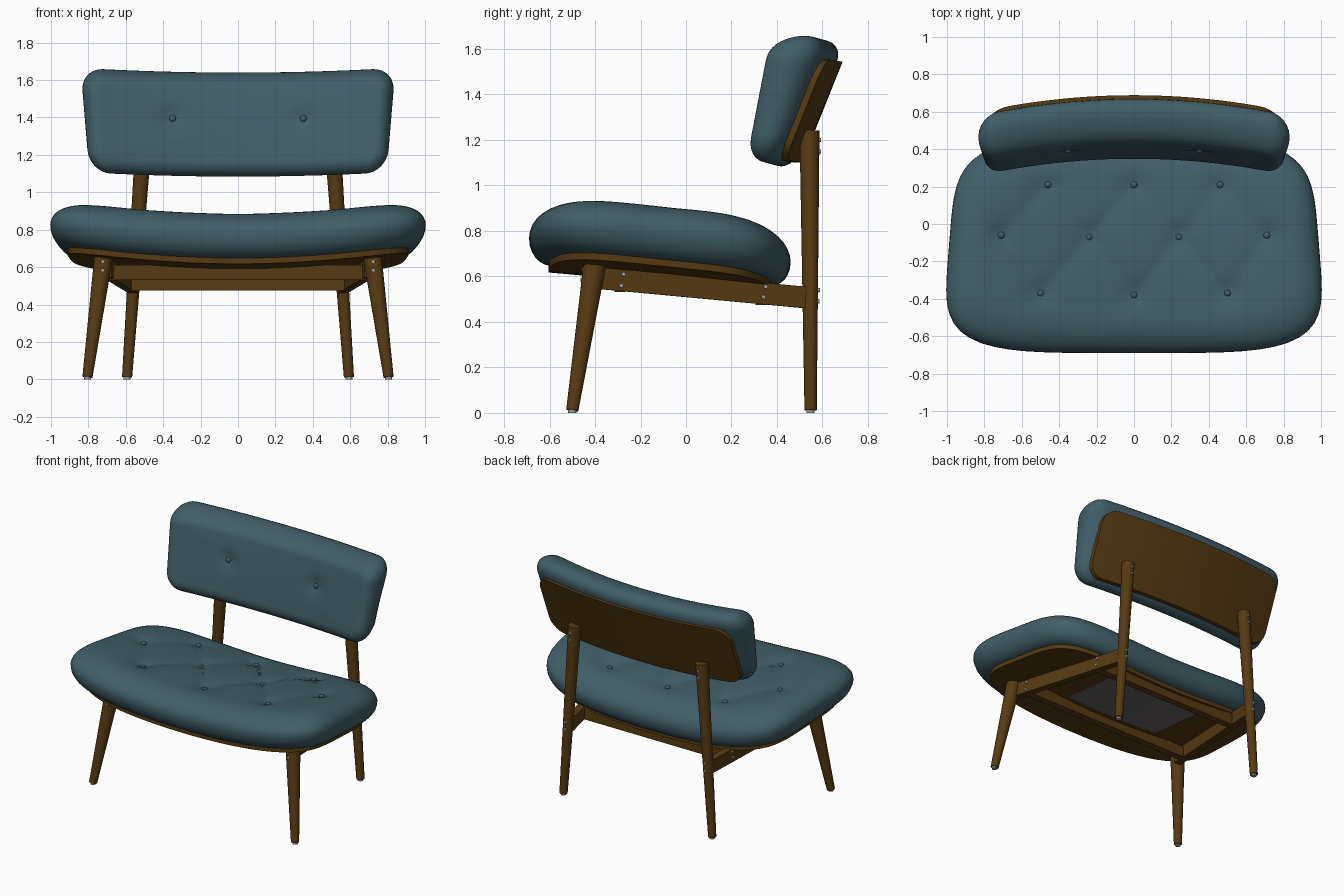
import bpy, bmesh, math
from mathutils import Vector

if "Cube" in bpy.data.objects:
    bpy.data.objects.remove(bpy.data.objects["Cube"])


def material(name, rgb):
    m = bpy.data.materials.new(name)
    m.diffuse_color = (*rgb, 1)
    m.use_nodes = True
    m.node_tree.nodes["Principled BSDF"].inputs["Base Color"].default_value = m.diffuse_color
    return m


TEAL = material("teal fabric", (0.052, 0.112, 0.138))
WOOD = material("walnut wood", (0.095, 0.043, 0.006))
STEEL = material("steel", (0.35, 0.35, 0.36))
GREY = material("grey lining", (0.14, 0.125, 0.125))


def finish(name, bm, mat, angle=40):
    bmesh.ops.recalc_face_normals(bm, faces=bm.faces[:])
    me = bpy.data.meshes.new(name)
    bm.to_mesh(me)
    bm.free()
    me.materials.append(mat)
    ob = bpy.data.objects.new(name, me)
    bpy.context.collection.objects.link(ob)
    bpy.ops.object.select_all(action='DESELECT')
    ob.select_set(True)
    bpy.context.view_layer.objects.active = ob
    bpy.ops.object.shade_smooth_by_angle(angle=math.radians(angle))
    return ob


# Outlines: functions of the inset distance
def superellipse(a, b, n, count=96):
    def ring(d):
        pts = []
        for i in range(count):
            t = math.tau * i / count
            c, s = math.cos(t), math.sin(t)
            r = (abs(c) ** n + abs(s) ** n) ** (-1 / n)
            pts.append(((a - d) * c * r, (b - d) * s * r))
        return pts
    return ring


def rounded_rect(a, b, r, corner=8, nx=20, ny=8):
    def ring(d):
        pts = []
        for k, (sx, sy) in enumerate([(1, 1), (-1, 1), (-1, -1), (1, -1)]):
            cx, cy, q = sx * (a - r), sy * (b - r), r - d
            for i in range(corner + 1):
                t = (k + i / corner) * math.pi / 2
                pts.append((cx + q * math.cos(t), cy + q * math.sin(t)))
            x, y = pts[-1]
            n = nx if k % 2 == 0 else ny
            for i in range(1, n):
                f = i / n
                if k % 2 == 0:
                    pts.append((x - sx * 2 * (a - r) * f, y))
                else:
                    pts.append((x, y - sy * 2 * (b - r) * f))
        return pts
    return ring


# Closed padded shape: rings from the centre of one face round to the other
def pillow(name, outline, profile, place, mat, angle=60):
    bm = bmesh.new()
    rings = []
    for inset, scale, h in profile:
        pts = outline(inset) if scale else [(0, 0)]
        rings.append([bm.verts.new(place(x * scale, y * scale, h)) for x, y in pts])
    for A, B in zip(rings, rings[1:]):
        n = max(len(A), len(B))
        for i in range(n):
            j = (i + 1) % n
            if len(A) == 1:
                bm.faces.new((A[0], B[i], B[j]))
            elif len(B) == 1:
                bm.faces.new((A[i], A[j], B[0]))
            else:
                bm.faces.new((A[i], A[j], B[j], B[i]))
    return finish(name, bm, mat, angle)


def padded(rb, rt, mid, low=0.0, high=0.95, inner=22):
    p = [(rb, i / 8, low) for i in range(8)]
    for i in range(7):
        t = i / 6 * math.pi / 2
        p.append((rb * (1 - math.sin(t)), 1, mid - (mid - low) * math.cos(t)))
    for i in range(1, 11):
        t = i / 10 * math.pi / 2
        p.append((rt * (1 - math.cos(t)), 1, mid + (high - mid) * math.sin(t)))
    for i in range(inner - 1, -1, -1):
        s = i / inner
        p.append((rt, s, high + (1 - high) * (1 - s * s)))
    return p


def slab(steps=10):
    k = [i / steps for i in range(steps + 1)]
    return [(0, s, 0) for s in k] + [(0, s, 1) for s in reversed(k)]


# Tapered round bar between two points
def rod(name, p0, p1, r0, r1, mat, sides=24):
    p0, p1 = Vector(p0), Vector(p1)
    q = (p1 - p0).to_track_quat('Z', 'Y')
    bm = bmesh.new()
    rs = [[bm.verts.new(p + q @ Vector((r * math.cos(math.tau * i / sides),
           r * math.sin(math.tau * i / sides), 0))) for i in range(sides)]
          for p, r in ((p0, r0), (p1, r1))]
    for i in range(sides):
        j = (i + 1) % sides
        bm.faces.new((rs[0][i], rs[0][j], rs[1][j], rs[1][i]))
    bm.faces.new(rs[0])
    bm.faces.new(rs[1])
    return finish(name, bm, mat)


# Rectangular rail between two points
def rail(name, p0, p1, thick, height):
    p0, p1 = Vector(p0), Vector(p1)
    d = p1 - p0
    side = Vector((d.y, -d.x, 0)).normalized() * thick / 2
    up = Vector((0, 0, height / 2))
    bm = bmesh.new()
    v = [bm.verts.new(p + a * side + b * up) for p in (p0, p1) for a in (-1, 1) for b in (-1, 1)]
    bmesh.ops.convex_hull(bm, input=v)
    return finish(name, bm, WOOD, 30)


def button(name, p, axis):
    bm = bmesh.new()
    bmesh.ops.create_uvsphere(bm, u_segments=16, v_segments=10, radius=0.018)
    axis = Vector(axis).normalized()
    q = axis.to_track_quat('Z', 'Y')
    for v in bm.verts:
        v.co = Vector(p) + q @ Vector((v.co.x, v.co.y, v.co.z * 0.7))
    finish(name, bm, TEAL)


def screw(p, axis):
    p, a = Vector(p), Vector(axis).normalized()
    rod("screw", p - a * 0.012, p + a * 0.007, 0.012, 0.009, STEEL, 12)


# Seat cushion with diamond tufting
def seat_base(x, y):
    return 0.62 + 0.09 * x * x - 0.09 * (y + 0.3)


tufts = [Vector(p) for p in ((-0.46, 0.21), (0, 0.21), (0.46, 0.21), (-0.71, -0.06), (-0.24, -0.07),
                             (0.24, -0.07), (0.71, -0.06), (-0.5, -0.37), (0, -0.38), (0.5, -0.37))]
creases = [(a, b) for i, a in enumerate(tufts) for b in tufts[i + 1:]
           if 0.2 < abs(a.y - b.y) < 0.4 and abs(a.x - b.x) < 0.35]


def seat_dent(x, y):
    p = Vector((x, y))
    d = min((p - t).length for t in tufts)
    e = 9
    for a, b in creases:
        f = max(0, min(1, (p - a).dot(b - a) / (b - a).length_squared))
        e = min(e, (p - a - (b - a) * f).length)
    return 0.018 * math.exp(-(d / 0.07) ** 2) + 0.016 * math.exp(-e / 0.05)


def seat_xy(x, y):
    y -= 0.115
    return x * (0.98 - 0.08 * y), y


def place_seat(x, y, h):
    x, y = seat_xy(x, y)
    f = max(0, (h - 0.6) / 0.4)
    return x, y, seat_base(x, y) + 0.262 * h - seat_dent(x, y) * f


def place_shell(x, y, h):
    x, y = seat_xy(x, y)
    return x, y, seat_base(x, y) - 0.03 + 0.04 * h


pillow("seat_cushion", superellipse(1.0, 0.575, 4.5), padded(0.09, 0.22, 0.42), place_seat, TEAL)
pillow("seat_shell", superellipse(0.91, 0.49, 4.5), slab(), place_shell, WOOD, 40)
for t in tufts:
    button("seat_button", (t.x, t.y, seat_base(t.x, t.y) + 0.26 - seat_dent(t.x, t.y)), (0, 0, 1))

# Lining panel under the seat
pillow("seat_lining", rounded_rect(0.38, 0.22, 0.01, 2), slab(6),
       lambda x, y, h: (x, y, seat_base(x, y) - 0.034 + 0.006 * h), GREY, 40)


# Backrest: curved, leaning pad on a bent plywood plate
def back_y(z):
    return 0.545 + 0.40 * (z - 1.2)


def front_y(z):
    return 0.35 + 0.20 * (z - 1.2)


def place_back(x, v, h):
    z = 1.362 + v
    x *= 1 + 0.1 * (z - 1.62)
    d = min((Vector((x, z)) - Vector((s * 0.35, 1.395))).length for s in (1, -1))
    y = back_y(z) * (1 - h) + front_y(z) * h - 0.13 * x * x
    y += 0.02 * math.exp(-(d / 0.06) ** 2) * max(0, (h - 0.6) / 0.4)
    return x, y, z + 0.035 * x * x


def place_plate(x, v, h):
    z = 1.322 + v
    return x, back_y(z) + 0.006 - 0.03 * h - 0.13 * x * x, z + 0.02 * x * x


pillow("backrest_pad", rounded_rect(0.84, 0.278, 0.12), padded(0.10, 0.09, 0.45, 0.07, 0.97),
       place_back, TEAL)
pillow("backrest_plate", rounded_rect(0.76, 0.222, 0.10), slab(), place_plate, WOOD, 40)

# Frame, mirrored left and right
for s in (1, -1):
    button("backrest_button", (s * 0.35, front_y(1.395) + 0.002, 1.395), (0, -1, 0.2))
    rod("front_leg", (s * 0.805, -0.5, 0.012), (s * 0.718, -0.40, 0.66), 0.027, 0.05, WOOD)
    rod("front_foot", (s * 0.805, -0.5, 0), (s * 0.805, -0.5, 0.014), 0.018, 0.018, STEEL)
    rod("back_leg", (s * 0.593, 0.548, 0.012), (s * 0.507, 0.543, 1.24), 0.027, 0.044, WOOD)
    rod("back_foot", (s * 0.593, 0.548, 0), (s * 0.593, 0.548, 0.014), 0.018, 0.018, STEEL)
    rail("side_rail", (s * 0.70, -0.38, 0.592), (s * 0.56, 0.53, 0.507), 0.05, 0.095)
    for z in (0.585, 0.63):
        screw((s * 0.725, -0.455 + (z - 0.6) * 0.13, z), (0, -1, 0))
    for z in (0.49, 0.54, 1.15, 1.20):
        x = 0.593 - 0.07 * z
        screw((s * x, 0.577 + 0.008 * z, z), (0, 1, 0))
    for y, z in ((-0.275, 0.61), (-0.285, 0.56), (0.35, 0.555), (0.34, 0.51)):
        x = 0.70 - 0.154 * (y + 0.38) + 0.025
        screw((s * x, y, z), (s, 0.15, 0))
rail("front_rail", (-0.69, -0.29, 0.572), (0.69, -0.29, 0.572), 0.05, 0.08)
rail("back_rail", (-0.59, 0.33, 0.517), (0.59, 0.33, 0.517), 0.05, 0.085)
